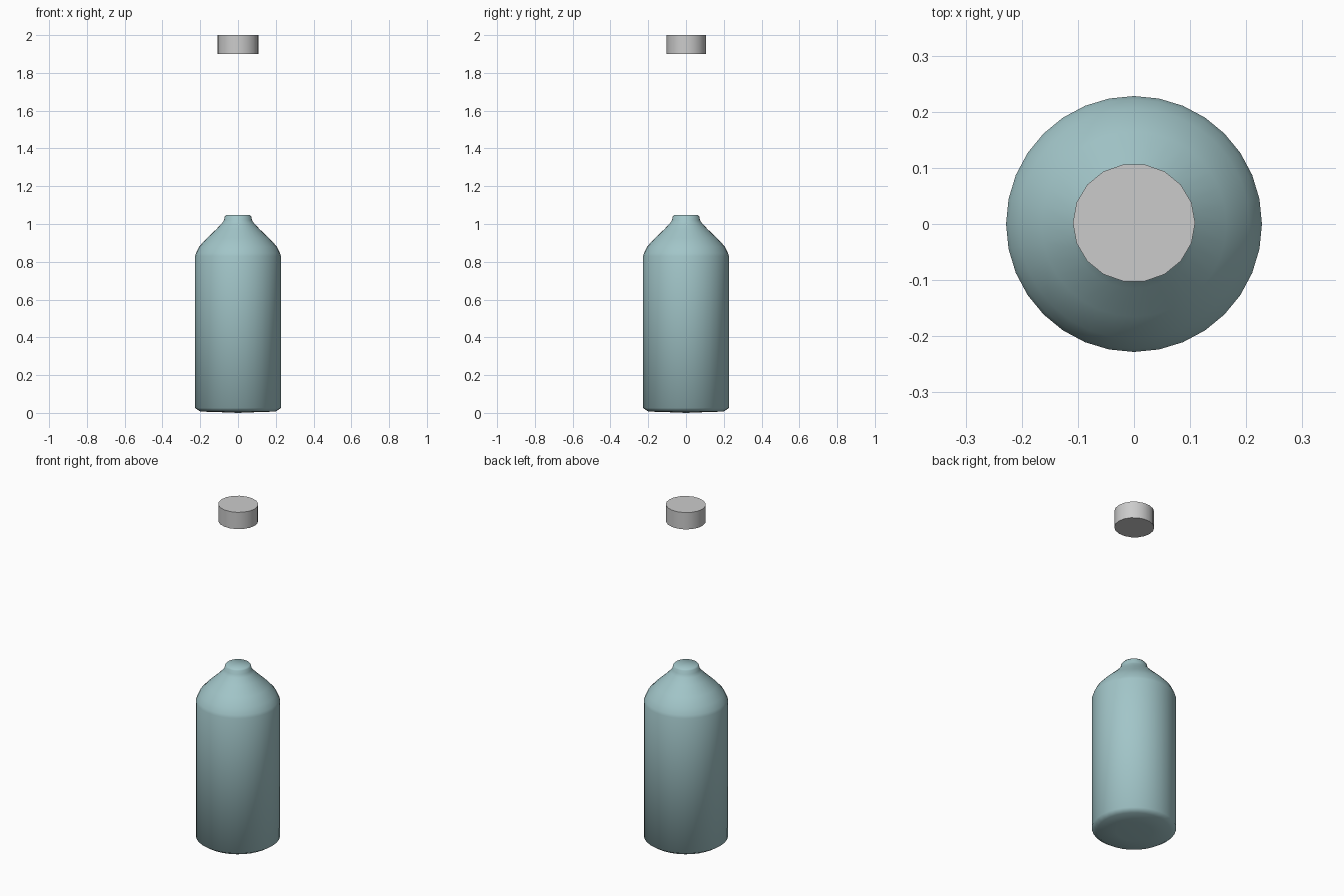
import bpy, bmesh, math

if "Cube" in bpy.data.objects:
    bpy.data.objects.remove(bpy.data.objects["Cube"])

def lathe(name, profile, sides, y_scale=1.0, y_offset=0.0):
    """Revolve a (radius, z) profile about z; zero radii become poles."""
    bm = bmesh.new()
    rings = []
    for r, z in profile:
        if r == 0:
            rings.append([bm.verts.new((0, y_offset, z))] * sides)
        else:
            rings.append([bm.verts.new((r * math.cos(2 * math.pi * i / sides),
                                        r * y_scale * math.sin(2 * math.pi * i / sides) + y_offset, z))
                          for i in range(sides)])
    for a, b in zip(rings, rings[1:]):
        for i in range(sides):
            j = (i + 1) % sides
            bm.faces.new(dict.fromkeys((a[i], a[j], b[j], b[i])))
    bmesh.ops.recalc_face_normals(bm, faces=bm.faces)
    me = bpy.data.meshes.new(name)
    bm.to_mesh(me)
    bm.free()
    ob = bpy.data.objects.new(name, me)
    bpy.context.collection.objects.link(ob)
    return ob

def smooth(ob, angle):
    bpy.ops.object.select_all(action='DESELECT')
    ob.select_set(True)
    bpy.context.view_layer.objects.active = ob
    bpy.ops.object.shade_smooth_by_angle(angle=math.radians(angle))

# Bottle: rounded base, straight body, sloping shoulder, small lip
bottle = lathe("bottle_body", [
    (0, 0.0), (0.1, 0.004), (0.2, 0.007), (0.228, 0.026), (0.228, 0.83),
    (0.222, 0.846), (0.206, 0.88), (0.165, 0.925), (0.115, 0.972),
    (0.085, 1.004), (0.074, 1.02), (0.07, 1.04), (0.063, 1.048), (0, 1.048)], 32)
smooth(bottle, 60)
glass = bpy.data.materials.new("pale_teal")
glass.diffuse_color = (0.36, 0.56, 0.58, 1)
glass.use_nodes = True
glass.node_tree.nodes["Principled BSDF"].inputs["Base Color"].default_value = glass.diffuse_color
bottle.data.materials.append(glass)

# Cap: plain cylinder floating above the bottle
cap = lathe("cap", [(0, 1.9), (0.109, 1.9), (0.109, 2.0), (0, 2.0)], 18, 0.97, 0.002)
smooth(cap, 30)
